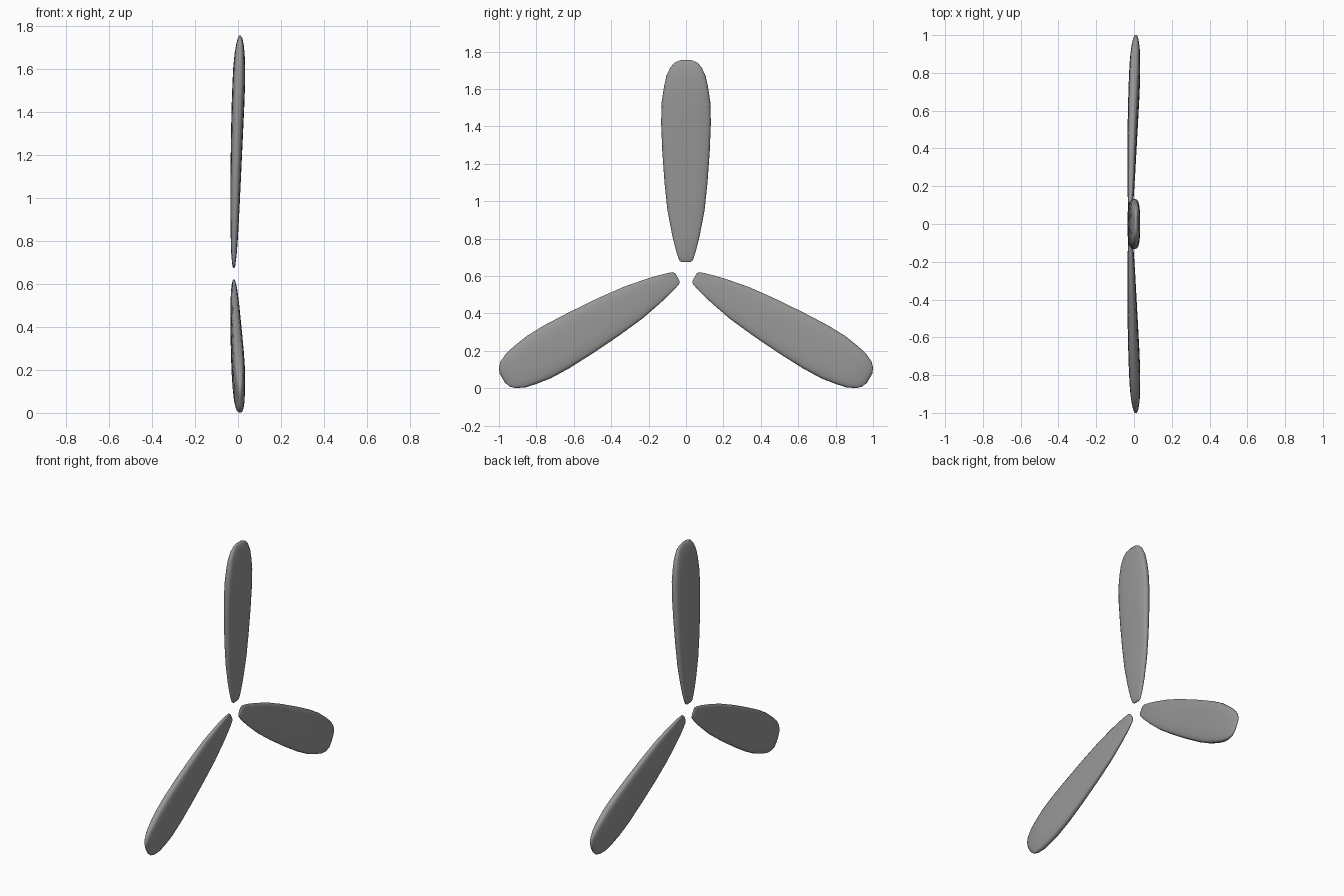
import bpy, bmesh, math
from mathutils import Matrix, Vector

if "Cube" in bpy.data.objects:
    bpy.data.objects.remove(bpy.data.objects["Cube"])

HUB = 0.621     # height of the rotation centre
SIDES = 24
# stations: height, half width, back x, front x
STATIONS = [
    (0.674, 0.022, -0.023, -0.017),
    (0.682, 0.035, -0.026, -0.013),
    (0.712, 0.046, -0.029, -0.009),
    (0.750, 0.057, -0.032, -0.005),
    (0.820, 0.074, -0.034, 0.000),
    (0.950, 0.099, -0.035, 0.007),
    (1.100, 0.115, -0.035, 0.014),
    (1.270, 0.127, -0.033, 0.022),
    (1.420, 0.133, -0.030, 0.029),
    (1.530, 0.130, -0.026, 0.033),
    (1.610, 0.118, -0.022, 0.033),
    (1.670, 0.105, -0.016, 0.031),
    (1.717, 0.083, -0.008, 0.026),
    (1.742, 0.060, -0.001, 0.020),
    (1.755, 0.028, 0.006, 0.013),
]

# dark grey blade paint
grey = bpy.data.materials.new("dark_grey")
grey.diffuse_color = (0.31, 0.31, 0.31, 1)
grey.use_nodes = True
grey.node_tree.nodes["Principled BSDF"].inputs["Base Color"].default_value = grey.diffuse_color


def spow(v, p):
    return math.copysign(abs(v) ** p, v)


def blade(name, angle):
    # loft of rounded flat sections from root to tip
    bm = bmesh.new()
    rings = []
    for z, w, x0, x1 in STATIONS:
        ring = []
        for i in range(SIDES):
            a = 2 * math.pi * i / SIDES
            x = (x0 + x1) / 2 + (x1 - x0) / 2 * spow(math.cos(a), 0.55)
            ring.append(bm.verts.new((x, w * spow(math.sin(a), 0.8), z - HUB)))
        rings.append(ring)
    for lo, hi in zip(rings, rings[1:]):
        for i in range(SIDES):
            j = (i + 1) % SIDES
            bm.faces.new((lo[i], lo[j], hi[j], hi[i]))
    bm.faces.new(rings[0][::-1])
    bm.faces.new(rings[-1])
    # turn the blade about the hub axis
    turn = Matrix.Translation(Vector((0, 0, HUB))) @ Matrix.Rotation(angle, 4, 'X')
    bmesh.ops.transform(bm, matrix=turn, verts=bm.verts)
    bmesh.ops.recalc_face_normals(bm, faces=bm.faces)
    for f in bm.faces:
        f.smooth = True
    me = bpy.data.meshes.new(name)
    bm.to_mesh(me)
    bm.free()
    me.materials.append(grey)
    ob = bpy.data.objects.new(name, me)
    bpy.context.collection.objects.link(ob)


for k, name in enumerate(("blade_top", "blade_left", "blade_right")):
    blade(name, k * math.tau / 3)
